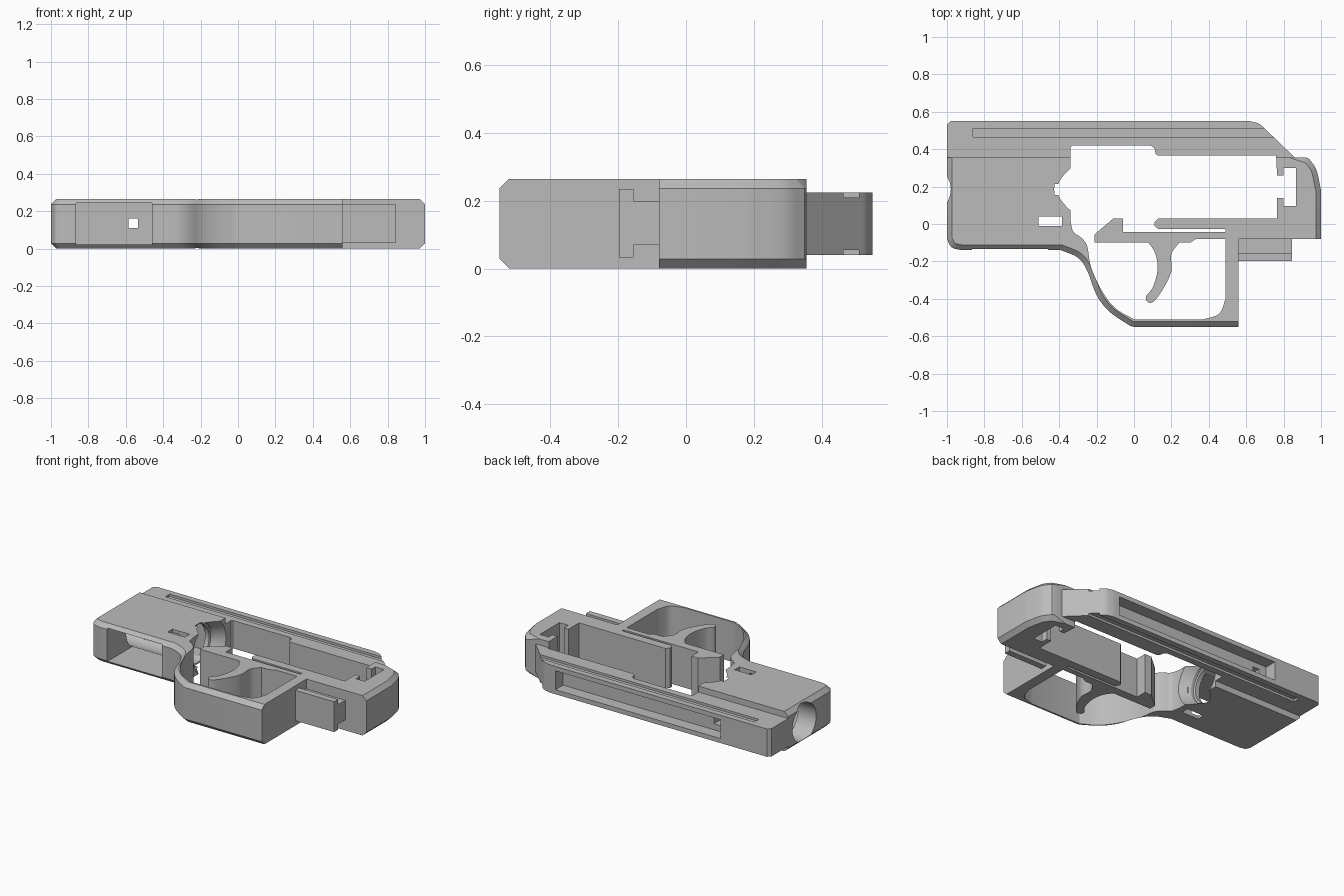
import bpy, bmesh, math
from mathutils import Vector

cube = bpy.data.objects.get("Cube")
if cube:
    bpy.data.objects.remove(cube, do_unlink=True)

H = 0.265          # full thickness
MID = H / 2        # symmetry plane of the thickness

grey = bpy.data.materials.new("plain_grey")
grey.use_nodes = True
COLOUR = (0.5, 0.5, 0.5, 1)
grey.diffuse_color = COLOUR
grey.node_tree.nodes["Principled BSDF"].inputs["Base Color"].default_value = COLOUR


def finish(name, bm):
    bmesh.ops.recalc_face_normals(bm, faces=bm.faces)
    mesh = bpy.data.meshes.new(name)
    bm.to_mesh(mesh)
    bm.free()
    mesh.materials.append(grey)
    ob = bpy.data.objects.new(name, mesh)
    bpy.context.collection.objects.link(ob)
    return ob


def spline(pts, steps=5):
    """Smooth path through the points."""
    p = [Vector(q) for q in pts]
    p = [2 * p[0] - p[1]] + p + [2 * p[-1] - p[-2]]
    out = []
    for a, b, c, d in zip(p, p[1:], p[2:], p[3:]):
        for i in range(steps):
            t = i / steps
            out.append(tuple(0.5 * (2 * b + (c - a) * t + (2 * a - 5 * b + 4 * c - d) * t * t
                                    + (3 * b - a - 3 * c + d) * t ** 3)))
    return out + [tuple(pts[-1])]


def prism(name, outline, half, chamfer=0, keep_sharp=None):
    """Outline in plan, extruded evenly about the middle plane."""
    bm = bmesh.new()
    face = bm.faces.new([bm.verts.new((x, y, MID - half)) for x, y in outline])
    res = bmesh.ops.extrude_face_region(bm, geom=[face])
    top = [v for v in res["geom"] if isinstance(v, bmesh.types.BMVert)]
    bmesh.ops.translate(bm, verts=top, vec=(0, 0, 2 * half))
    if chamfer:
        rim = [e for e in bm.edges
               if abs(e.verts[0].co.z - e.verts[1].co.z) < 1e-5
               and not keep_sharp(e.verts[0].co, e.verts[1].co)]
        bmesh.ops.bevel(bm, geom=rim, offset=chamfer, segments=1, affect='EDGES')
    return finish(name, bm)


def box(name, x0, x1, y0, y1, z0, z1):
    bm = bmesh.new()
    bmesh.ops.create_cube(bm, size=1)
    for v in bm.verts:
        v.co = ((x0 + x1) / 2 + v.co.x * (x1 - x0), (y0 + y1) / 2 + v.co.y * (y1 - y0),
                (z0 + z1) / 2 + v.co.z * (z1 - z0))
    return finish(name, bm)


def lathe(name, profile, y, n=48):
    """Round cutter along x from (x, radius) pairs."""
    bm = bmesh.new()
    rings = [[bm.verts.new((x, y + r * math.cos(i * math.tau / n), MID + r * math.sin(i * math.tau / n)))
              for i in range(n)] for x, r in profile]
    for a, b in zip(rings, rings[1:]):
        for i in range(n):
            j = (i + 1) % n
            bm.faces.new((a[i], a[j], b[j], b[i]))
    bm.faces.new(rings[0])
    bm.faces.new(rings[-1])
    return finish(name, bm)


def boolean(ob, tools, op='DIFFERENCE'):
    for tool in tools:
        m = ob.modifiers.new(tool.name, 'BOOLEAN')
        m.operation, m.object, m.solver = op, tool, 'EXACT'
        tool.hide_render = True
        tool.hide_viewport = True
    bpy.context.view_layer.update()
    mesh = bpy.data.meshes.new_from_object(
        ob.evaluated_get(bpy.context.evaluated_depsgraph_get()))
    ob.modifiers.clear()
    ob.data = mesh


# Main body with chamfered rim
STEP = 0.355
body_outline = ([(-1, STEP), (0.92, STEP)]
                + spline([(0.935, 0.35), (0.975, 0.29), (1, 0.18)])
                + [(1, -0.08), (0.56, -0.08), (0.56, -0.55), (0, -0.55)]
                + spline([(-0.02, -0.545), (-0.13, -0.47), (-0.2, -0.38), (-0.25, -0.25),
                          (-0.3, -0.18), (-0.39, -0.14)])
                + spline([(-0.92, -0.14), (-0.975, -0.125), (-1, -0.08)], 3))


def plain_edge(a, b):
    return (abs(a.y - STEP) + abs(b.y - STEP) < 1e-4 or abs(a.x - 0.56) + abs(b.x - 0.56) < 1e-4
            or abs(a.y + 0.08) + abs(b.y + 0.08) < 1e-4 and a.x > 0)


body = prism("body", body_outline, MID, 0.028, plain_edge)

# Thinner rail along the back
rail_outline = ([(-1, 0.32), (-1, 0.53), (-0.98, 0.55)]
                + spline([(0.62, 0.55), (0.67, 0.535), (0.71, 0.5)])
                + [(0.86, STEP), (0.86, 0.32)])
rail = prism("rail", rail_outline, 0.0925)

# Central opening, leaving the inner bars standing
opening_outline = ([(-0.34, 0.41), (-0.33, 0.42), (0.09, 0.42), (0.11, 0.405), (0.115, 0.375),
                    (0.13, 0.365), (0.76, 0.365), (0.765, 0.26), (0.8, 0.26), (0.8, 0.3),
                    (0.865, 0.3), (0.865, 0.095), (0.8, 0.095), (0.8, 0.14), (0.765, 0.14),
                    (0.765, 0.03), (0.13, 0.03), (0.11, 0.01), (0.11, -0.01), (0.13, -0.027),
                    (0.49, -0.027), (0.49, -0.043), (-0.06, -0.043), (-0.06, 0.03),
                    (-0.11, 0.03), (-0.21, -0.055), (-0.21, -0.1), (0.3, -0.1), (0.33, -0.08),
                    (0.49, -0.08)]
                   + spline([(0.49, -0.4), (0.455, -0.48), (0.37, -0.51)])
                   + spline([(0, -0.51), (-0.1, -0.45), (-0.17, -0.36), (-0.23, -0.23),
                             (-0.25, -0.12), (-0.28, -0.075), (-0.325, -0.04), (-0.34, 0.02)]))
opening = prism("opening_cutter", opening_outline, 0.3)

# Bore, pocket, window and pin hole
bore = lathe("bore_cutter", [(-1.1, 0.125), (-0.43, 0.125), (-0.425, 0.136), (-0.405, 0.136),
                             (-0.32, 0.185)], 0.185)
pocket = box("pocket_cutter", -0.865, -0.46, -0.3, 0.335, 0.022, 0.243)
window = box("window_cutter", -0.51, -0.385, -0.01, 0.04, -0.1, 0.4)
pin_hole = box("pin_hole_cutter", -0.585, -0.535, 0.2, 0.7, 0.11, 0.16)

# Long slot in the back face and grooves above and below
slot = box("slot_cutter", -0.64, 0.575, 0.47, 0.7, 0.07, 0.195)
grooves = [box("groove_cutter", -0.86, 0.9, 0.465, 0.51, MID + s * 0.0925 - 0.015, MID + s * 0.0925 + 0.015)
           for s in (-1, 1)]

boolean(rail, [slot] + grooves)
boolean(body, [rail], 'UNION')
boolean(body, [opening, bore, pocket, window, pin_hole])

# Trigger blade
blade_outline = (spline([(0.07, -0.09), (0.115, -0.16), (0.125, -0.25), (0.1, -0.34), (0.065, -0.385),
                         (0.07, -0.415), (0.105, -0.415), (0.16, -0.34), (0.2, -0.25),
                         (0.2, -0.16), (0.25, -0.09)], 4))
trigger = prism("trigger", blade_outline, MID)

# Mounting block: narrow web with a wider flange
web = box("mount_web", 0.55, 0.845, -0.16, -0.07, 0.07, 0.2)
flange = box("mount_flange", 0.55, 0.845, -0.197, -0.155, 0.033, 0.235)

# Drop the cutters and shade the parts
parts = [body, trigger, web, flange]
for ob in [rail, opening, bore, pocket, window, pin_hole, slot] + grooves:
    bpy.data.objects.remove(ob, do_unlink=True)
bpy.ops.object.select_all(action='DESELECT')
for ob in parts:
    ob.select_set(True)
bpy.context.view_layer.objects.active = body
bpy.ops.object.shade_smooth_by_angle(angle=math.radians(25))
